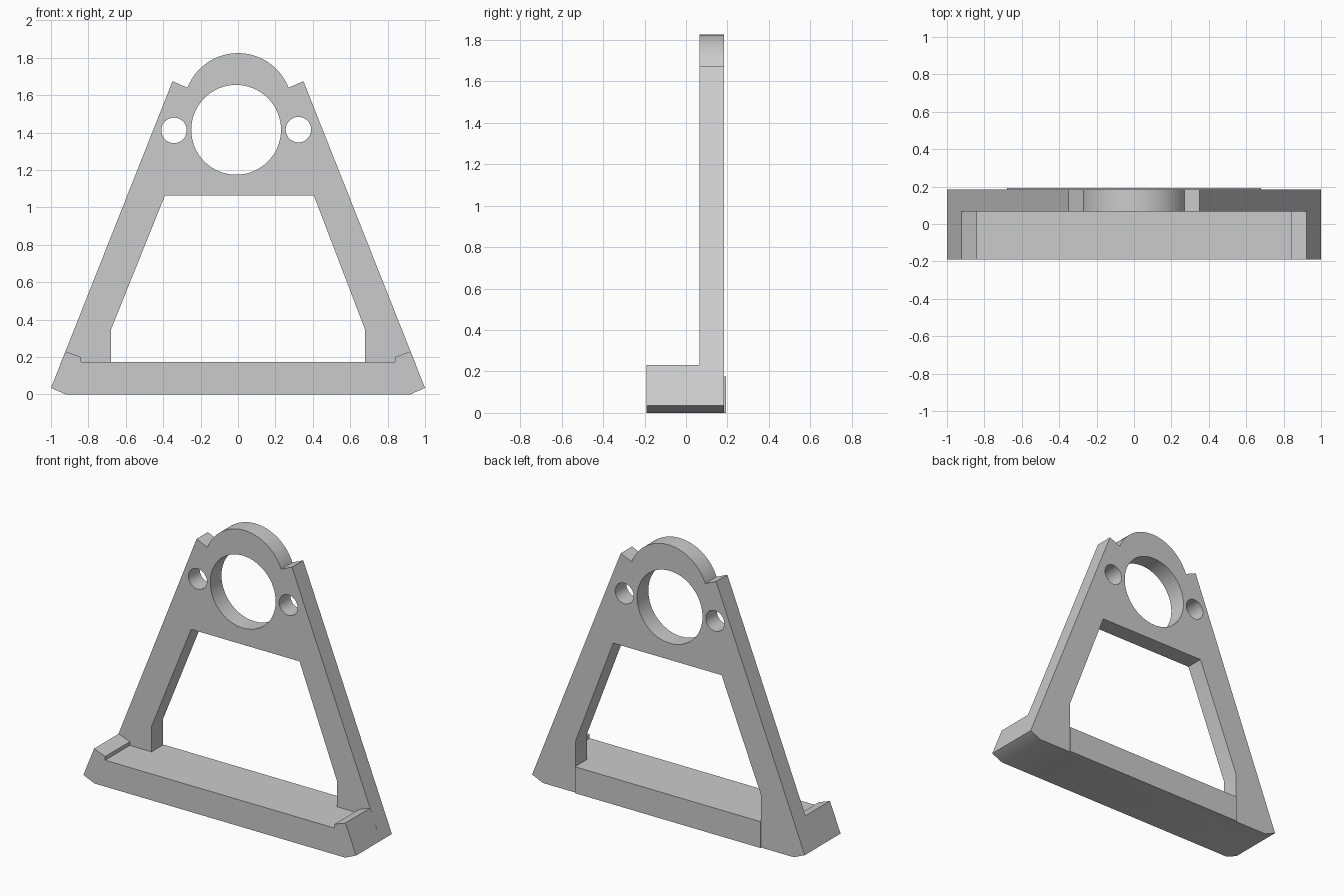
import bpy, bmesh
from math import cos, sin, pi, radians

cube = bpy.data.objects.get("Cube")
if cube:
    bpy.data.objects.remove(cube, do_unlink=True)

grey = bpy.data.materials.new("plain grey")
grey.use_nodes = True
colour = (0.6, 0.6, 0.6, 1)
grey.diffuse_color = colour
grey.node_tree.nodes["Principled BSDF"].inputs["Base Color"].default_value = colour


def arc(cx, cz, r, start=0, end=2 * pi, n=64, closed=True):
    """Points along an arc; a closed circle leaves out the repeated end."""
    steps = n if closed else n - 1
    return [(cx + r * cos(start + (end - start) * i / steps),
             cz + r * sin(start + (end - start) * i / steps)) for i in range(n)]


def extrude_profile(name, loops, y0, y1):
    """Fill an outline with its holes in the xz plane and extrude it along y."""
    bm = bmesh.new()
    edges = []
    for loop in loops:
        verts = [bm.verts.new((x, y0, z)) for x, z in loop]
        edges += [bm.edges.new((v, verts[i - 1])) for i, v in enumerate(verts)]
    bmesh.ops.triangle_fill(bm, edges=edges, use_beauty=True)
    res = bmesh.ops.extrude_face_region(bm, geom=bm.faces[:], use_keep_orig=True)
    moved = [g for g in res["geom"] if isinstance(g, bmesh.types.BMVert)]
    bmesh.ops.translate(bm, verts=moved, vec=(0, y1 - y0, 0))
    bmesh.ops.recalc_face_normals(bm, faces=bm.faces[:])
    mesh = bpy.data.meshes.new(name)
    bm.to_mesh(mesh)
    bm.free()
    mesh.materials.append(grey)
    obj = bpy.data.objects.new(name, mesh)
    bpy.context.collection.objects.link(obj)
    return obj


def mirrored(half):
    """Complete a right-hand half profile with its mirror image."""
    return half + [(-x, z) for x, z in reversed(half)]


FRONT, PLATE_FRONT, PLATE_BACK, BACK = -0.191, 0.066, 0.184, 0.192

# Upright plate: A-shaped outline with rounded top, window and three bores
crown = arc(0, 1.535, 0.29, radians(21.3), radians(158.7), 40, closed=False)
foot = [(0.92, 0), (1, 0.035), (0.35, 1.675)]
outline = foot + crown + [(-x, z) for x, z in reversed(foot)]
window = [(-0.68, 0.175), (0.68, 0.175), (0.68, 0.345),
          (0.405, 1.065), (-0.39, 1.065), (-0.68, 0.345)]
bores = [arc(-0.01, 1.415, 0.24),
         arc(-0.342, 1.412, 0.068, n=40),
         arc(0.323, 1.416, 0.068, n=40)]
plate = extrude_profile("bracket", [outline, window] + bores, PLATE_FRONT, PLATE_BACK)

# Foot tray with raised stepped ends
tray_profile = mirrored([(0.92, 0), (1, 0.035), (0.922, 0.23), (0.84, 0.2), (0.84, 0.175)])
tray = extrude_profile("foot_tray", [tray_profile], FRONT, PLATE_FRONT)

# Thin rear strip between the legs
strip = extrude_profile("rear_strip", [mirrored([(0.68, 0), (0.68, 0.175)])], PLATE_BACK, BACK)

# Weld the parts into one solid
bpy.context.view_layer.objects.active = plate
for part in (tray, strip):
    mod = plate.modifiers.new("weld", 'BOOLEAN')
    mod.operation = 'UNION'
    mod.solver = 'EXACT'
    mod.object = part
    bpy.ops.object.modifier_apply(modifier=mod.name)
    bpy.data.objects.remove(part, do_unlink=True)

# Smooth the bores and crown, keep the edges sharp
bpy.ops.object.select_all(action='DESELECT')
plate.select_set(True)
bpy.ops.object.shade_smooth_by_angle(angle=radians(30))
